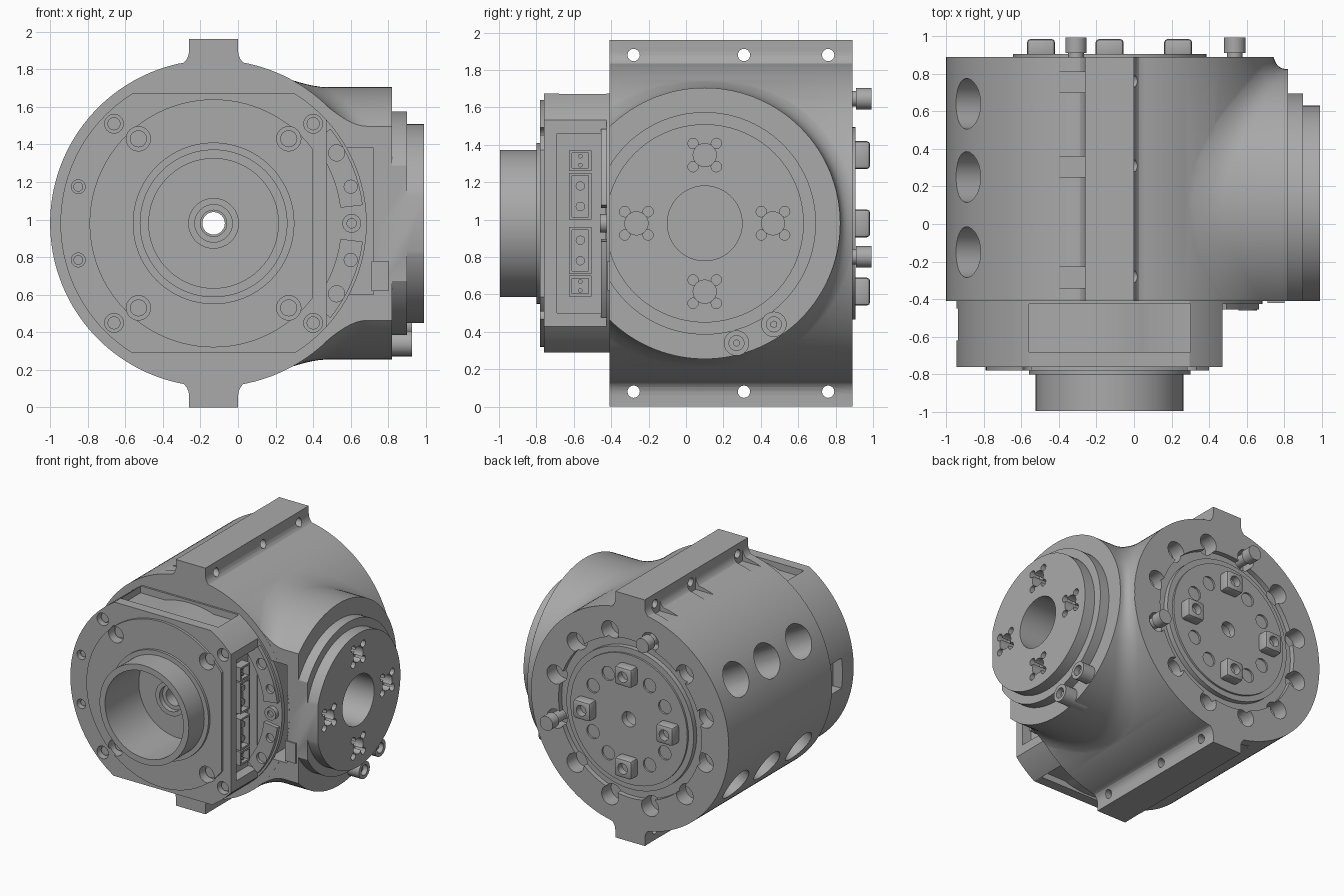
import bpy, bmesh
from math import sin, cos, pi, sqrt, radians
from mathutils import Vector

if "Cube" in bpy.data.objects:
    bpy.data.objects.remove(bpy.data.objects["Cube"])

CX, CZ, R = -0.13, 0.98, 0.87      # main barrel axis (along y) and radius
BY, BR = 0.10, 0.725               # side boss axis (along x) and radius
FRONT, BACK = -0.41, 0.89

metal = bpy.data.materials.new("plain_grey_metal")
metal.use_nodes = True
metal.diffuse_color = (0.4, 0.4, 0.4, 1)
metal.node_tree.nodes["Principled BSDF"].inputs["Base Color"].default_value = (0.4, 0.4, 0.4, 1)


def finish(name, bm):
    bmesh.ops.recalc_face_normals(bm, faces=bm.faces)
    me = bpy.data.meshes.new(name)
    bm.to_mesh(me)
    bm.free()
    me.materials.append(metal)
    ob = bpy.data.objects.new(name, me)
    bpy.context.collection.objects.link(ob)
    return ob


def rod(name, p0, p1, r, sides=24):
    p0, p1 = Vector(p0), Vector(p1)
    d = p1 - p0
    bm = bmesh.new()
    bmesh.ops.create_cone(bm, cap_ends=True, segments=sides, radius1=r, radius2=r, depth=d.length)
    bm.transform(d.to_track_quat('Z', 'Y').to_matrix().to_4x4())
    bmesh.ops.translate(bm, verts=bm.verts, vec=(p0 + p1) / 2)
    return finish(name, bm)


def rod_y(name, x, z, r, y0, y1, sides=24):
    return rod(name, (x, y0, z), (x, y1, z), r, sides)


def rod_x(name, y, z, r, x0, x1, sides=24):
    return rod(name, (x0, y, z), (x1, y, z), r, sides)


def box(name, x0, x1, y0, y1, z0, z1, bevel=0):
    bm = bmesh.new()
    bmesh.ops.create_cube(bm, size=1)
    bmesh.ops.scale(bm, verts=bm.verts, vec=(x1 - x0, y1 - y0, z1 - z0))
    bmesh.ops.translate(bm, verts=bm.verts, vec=((x0 + x1) / 2, (y0 + y1) / 2, (z0 + z1) / 2))
    if bevel:
        bmesh.ops.bevel(bm, geom=bm.edges[:], offset=bevel, segments=2, affect='EDGES', profile=0.5)
    return finish(name, bm)


def prism_y(name, pts, y0, y1):
    bm = bmesh.new()
    f = bm.faces.new([bm.verts.new((x, y0, z)) for x, z in pts])
    ext = bmesh.ops.extrude_face_region(bm, geom=[f])["geom"]
    bmesh.ops.translate(bm, verts=[v for v in ext if isinstance(v, bmesh.types.BMVert)], vec=(0, y1 - y0, 0))
    return finish(name, bm)


def combine(ob, others, op='DIFFERENCE'):
    for o in others:
        m = ob.modifiers.new(op, 'BOOLEAN')
        m.operation, m.solver, m.object = op, 'EXACT', o
        bpy.context.view_layer.objects.active = ob
        bpy.ops.object.modifier_apply(modifier=m.name)
        bpy.data.objects.remove(o)
    return ob


def polar(r, deg):
    return CX + r * cos(radians(deg)), CZ + r * sin(radians(deg))


# Barrel with filleted mounting rails above and below
body = rod_y("barrel_body", CX, CZ, R, FRONT, BACK, 144)
arc = [(0.09 - 0.09 * cos(t * pi / 12), 1.9 - 0.09 * sin(t * pi / 12)) for t in range(7)]
half = [(0, 1.96)] + arc + [(0.09, CZ + 0.3)]
rail = half + [(2 * CX - x, z) for x, z in reversed(half)]
for s in (1, -1):
    combine(body, [prism_y("rail", [(x, CZ + s * (z - CZ)) for x, z in rail], FRONT, BACK)], 'UNION')

# Side boss, blended into the barrel by a flared wall
bm = bmesh.new()
rings, N, flare = [], 120, 0.12
for i in range(N):
    a = 2 * pi * i / N
    hit = lambda r: CX + sqrt(R * R - (r * sin(a)) ** 2)
    p1 = Vector((BR, hit(BR)))
    p0 = Vector((BR, min(0.81, p1.y + flare)))
    p2 = Vector((BR + flare, hit(BR + flare) - 0.004))
    prof = [(BR, 0.82)]
    for k in range(9):
        t = k / 8
        prof.append(p0 * (1 - t) ** 2 + p1 * 2 * t * (1 - t) + p2 * t * t)
    prof += [(0.7, 0), (0.5, -0.02)]
    rings.append([bm.verts.new((x, BY + r * cos(a), CZ + r * sin(a))) for r, x in prof])
for A, B in zip(rings, rings[1:] + rings[:1]):
    for k in range(len(A) - 1):
        bm.faces.new((A[k], A[k + 1], B[k + 1], B[k]))
bm.faces.new([r[0] for r in rings])
bm.faces.new([r[-1] for r in reversed(rings)])
boss = finish("boss", bm)
combine(boss, [rod_x("step", BY, CZ, 0.595, 0.7, 0.9, 96),
               rod_x("face", BY, CZ, 0.53, 0.7, 0.99, 96)], 'UNION')
combine(boss, [box("slab", -1, 2, FRONT + 0.001, BACK - 0.001, -1, 3)], 'INTERSECT')
combine(body, [boss], 'UNION')

cuts = [rod_x("bore", BY, CZ, 0.2, 0.02, 1.1, 48),
        rod_y("shaft_hole", CX, CZ, 0.07, -1.2, 1.2, 32),
        box("front_pocket", 0.56, 0.72, -0.5, -0.13, 0.6, 1.38)]
# Clover sockets on the boss face
for k in range(4):
    y, z = BY + 0.365 * cos(k * pi / 2), CZ + 0.365 * sin(k * pi / 2)
    cuts.append(rod_x("socket", y, z, 0.062, 0.8, 1.1))
    for q in range(4):
        a = pi / 4 + q * pi / 2
        cuts.append(rod_x("lobe", y + 0.088 * cos(a), z + 0.088 * sin(a), 0.028, 0.9, 1.1, 12))
# Rail cross holes with screw clearances, and the round side windows
for s in (1, -1):
    for y in (-0.28, 0.31, 0.76):
        cuts.append(rod_x("rail_hole", y, CZ + s * 0.9, 0.033, -0.5, 0.2, 16))
        z0, z1 = sorted((CZ + s * 0.82, CZ + s * 1.1))
        cuts.append(box("clearance", -0.42, -0.259, y - 0.06, y + 0.05, z0, z1))
    for y in (0.64, 0.25, -0.15):
        (x0, z0), (x1, z1) = polar(0.6, 180 - s * 29), polar(1, 180 - s * 29)
        cuts.append(rod("window", (x0, y, z0), (x1, y, z1), 0.135, 32))
# Back face: notched pockets around a grooved ring
for k in range(12):
    x, z = polar(0.68, 15 + k * 30)
    cuts.append(rod_y("notch", x, z, 0.075, 0.77, 1))
groove = rod_y("groove", CX, CZ, 0.63, 0.85, 1, 72)
combine(groove, [rod_y("core", CX, CZ, 0.56, 0.8, 1.1, 72)])
combine(body, cuts + [groove])

# Back output disc with screw holes
disc = rod_y("output_disc", CX, CZ, 0.515, 0.85, 0.905, 72)
holes = [rod_y("shaft_hole", CX, CZ, 0.06, 0.5, 1.2)]
for k in range(4):
    for d in (-30, 30):
        x, z = polar(0.365, 90 * k + d)
        holes.append(rod_y("screw_hole", x, z, 0.055, 0.87, 1))
combine(disc, holes)
parts = [body, disc]

# Square drive keys on the disc, locating pins on the rim
for k in range(4):
    x, z = polar(0.365, 90 * k)
    key = box("drive_key", x - 0.075, x + 0.075, 0.88, 0.985, z - 0.075, z + 0.075, 0.02)
    parts.append(combine(key, [rod_y("key_hole", x, z, 0.042, 0.93, 1.1)]))
for deg in (105, -15):
    x, z = polar(0.69, deg)
    parts += [rod_y("pin_neck", x, z, 0.042, 0.76, 0.93), rod_y("pin_head", x, z, 0.057, 0.91, 0.992)]

# Screw lugs below the boss face
for y, z in ((0.27, 0.34), (0.47, 0.44)):
    lug = rod_x("screw_lug", y, z, 0.068, 0.7, 0.925)
    combine(lug, [rod_x("lug_hole", y, z, 0.04, 0.88, 1)])
    parts += [lug, rod_x("lug_screw", y, z, 0.02, 0.8, 0.9, 6)]

# Front housing: flatted cap with a disc step and a cupped hub
cap = rod_y("front_cap", CX, CZ, 0.815, -0.76, -0.4, 120)
combine(cap, [box("flats", -2, 0.47, -2, 1, 0.29, 1.675)], 'INTERSECT')
step = rod_y("step", CX, CZ, 0.66, -0.78, -0.6, 96)
combine(step, [box("trim", -2, 0.4, -2, 1, 0, 2)], 'INTERSECT')
combine(cap, [step, rod_y("collar", CX, CZ, 0.43, -0.8, -0.6, 96),
              rod_y("hub", CX, CZ, 0.393, -0.995, -0.6, 96)], 'UNION')
chops = [rod_y("cup", CX, CZ, 0.345, -0.57, -1.2, 72), rod_y("bore", CX, CZ, 0.07, -1.2, 0, 32),
         box("socket_bay", 0.39, 0.6, -0.69, -0.43, 0.5, 1.46),
         box("side_notch", -1, -0.86, -0.62, -0.45, 0.86, 1.1)]
for s in (1, -1):
    z0, z1 = sorted((CZ + s * 0.64, CZ + s * 0.8))
    relief = box("relief", -0.56, 0.3, -0.68, -0.38, z0, z1)
    chops.append(combine(relief, [rod_y("drum", CX, CZ, 0.675, -1, 0, 72)]))
screws = [(sx * 0.53, sz * 0.53, 0.05) for sx in (1, -1) for sz in (1, -1)]
screws += [(sx * 0.4, sz * 0.45, 0.065) for sx in (1, -1) for sz in (1, -1)]
screws += [(-0.72, sz * 0.195, 0.037) for sz in (1, -1)]
for dx, dz, r in screws:
    chops.append(rod_y("screw_hole", CX + dx, CZ + dz, r, -0.7, -0.9))
    parts.append(rod_y("cap_screw", CX + dx, CZ + dz, r * 0.7, -0.69, -0.73, 16))
parts.append(combine(cap, chops))
nose = rod_y("shaft_nose", CX, CZ, 0.135, -0.5, -0.66, 36)
parts.append(combine(nose, [rod_y("bore", CX, CZ, 0.07, -1, 0, 32), rod_y("sink", CX, CZ, 0.1, -0.62, -1, 32)]))

# Thin flange with two raised arc plates on its right edge
flange = rod_y("front_flange", CX, CZ, 0.815, -0.425, -0.39, 120)
combine(flange, [box("flats", -2, 2, -2, 1, 0.29, 1.675)], 'INTERSECT')
parts.append(combine(flange, [rod_y("bore", CX, CZ, 0.07, -1, 0, 32)]))
for s in (1, -1):
    degs = [s * (7 + 4 * k) for k in range(9)]
    pts = [polar(0.8, d) for d in degs] + [polar(0.68, d) for d in reversed(degs)]
    plate = prism_y("arc_plate", pts, -0.455, -0.41)
    parts.append(combine(plate, [rod_y("hole", CX + dx, CZ + s * dz, r, -0.43, -0.6)
                                 for dx, dz, r in ((0.73, 0.195, 0.035), (0.655, 0.375, 0.043))]))
lug = rod_y("flange_lug", 0.605, CZ, 0.05, -0.46, -0.41)
parts.append(combine(lug, [rod_y("hole", 0.605, CZ, 0.025, -0.44, -0.6)]))

# Connector blocks in the side bay
for s in (1, -1):
    for near, far, w in ((0.02, 0.27, 0.06), (0.28, 0.39, 0.06)):
        z0, z1 = sorted((CZ + s * near, CZ + s * far))
        plug = box("connector", 0.38, 0.46, -0.565 - w, -0.565 + w, z0, z1)
        rim = 0.015
        combine(plug, [box("well", 0.41, 0.6, -0.565 - w + rim, -0.565 + w - rim, z0 + rim, z1 - rim)])
        parts.append(plug)
        for t in (0.28, 0.72):
            parts.append(rod_x("contact", -0.565, z0 + (z1 - z0) * t, 0.025 if far < 0.3 else 0.012, 0.39, 0.44, 12))
parts.append(box("pocket_block", 0.71, 0.8, -0.42, -0.38, 0.62, 0.78))

bpy.ops.object.select_all(action='DESELECT')
for ob in parts:
    ob.select_set(True)
bpy.context.view_layer.objects.active = body
bpy.ops.object.shade_smooth_by_angle(angle=radians(30))
